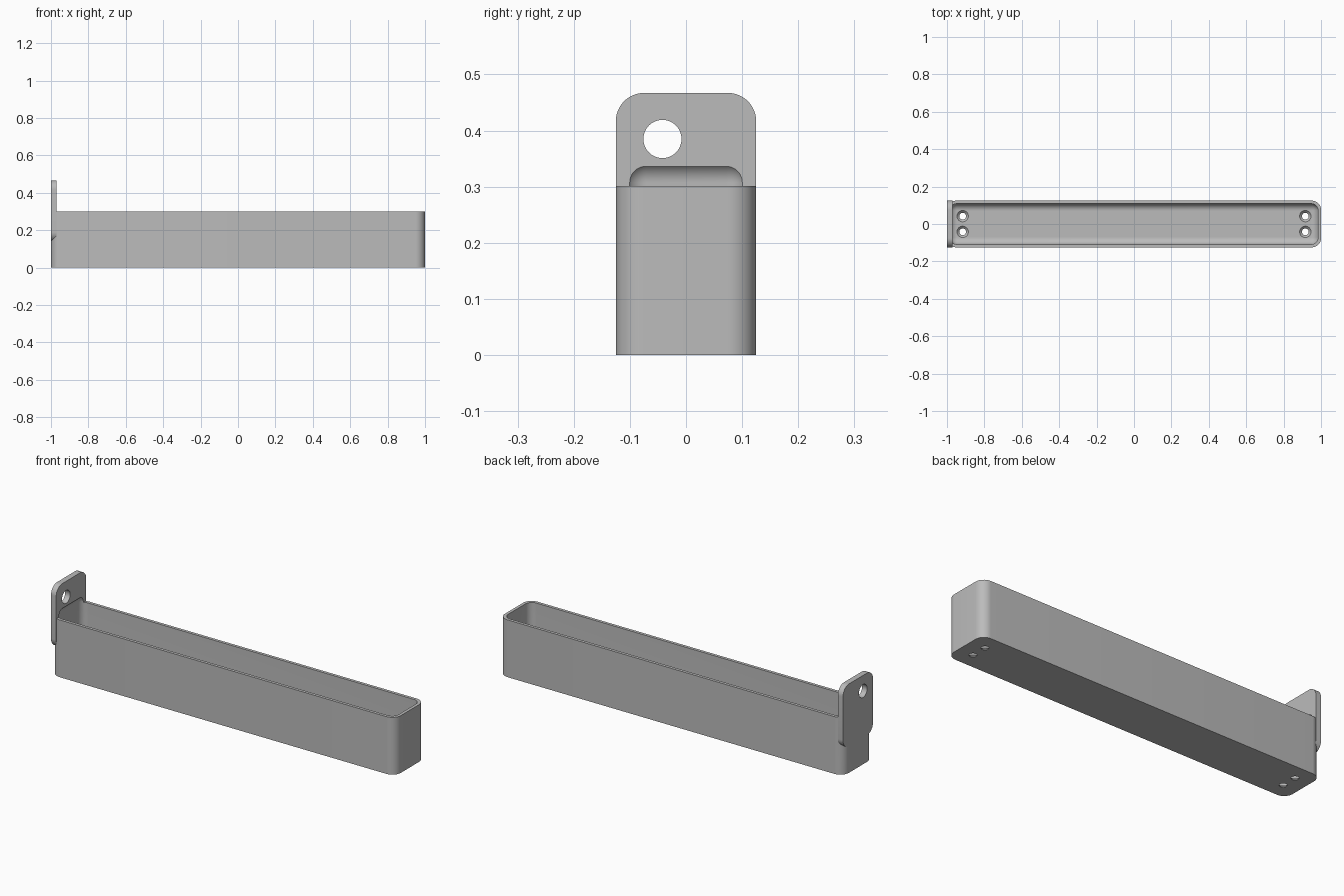
import bpy, bmesh
from mathutils import Matrix

old = bpy.data.objects.get("Cube")
if old:
    bpy.data.objects.remove(old, do_unlink=True)

grey = bpy.data.materials.new("plain grey")
grey.use_nodes = True
colour = (0.5, 0.5, 0.5, 1)
grey.diffuse_color = colour
grey.node_tree.nodes["Principled BSDF"].inputs["Base Color"].default_value = colour


def finish(name, bm):
    bmesh.ops.recalc_face_normals(bm, faces=bm.faces)
    mesh = bpy.data.meshes.new(name)
    bm.to_mesh(mesh)
    bm.free()
    mesh.materials.append(grey)
    obj = bpy.data.objects.new(name, mesh)
    bpy.context.collection.objects.link(obj)
    return obj


def rounded_box(name, low, high, radius, axis=None, segments=12):
    """Box between two corners; rounds edges along one axis, or every edge."""
    bm = bmesh.new()
    bmesh.ops.create_cube(bm, size=1)
    for v in bm.verts:
        v.co = [high[i] if v.co[i] > 0 else low[i] for i in range(3)]

    def chosen(e):
        d = (e.verts[0].co - e.verts[1].co).normalized()
        return axis is None or abs(d[axis]) > 0.9

    bmesh.ops.bevel(bm, geom=[e for e in bm.edges if chosen(e)], offset=radius,
                    segments=segments, profile=0.5, affect='EDGES')
    return finish(name, bm)


def cone(name, r1, r2, depth, centre, turn=None):
    bm = bmesh.new()
    bmesh.ops.create_cone(bm, cap_ends=True, segments=40, radius1=r1, radius2=r2,
                          depth=depth,
                          matrix=Matrix.Translation(centre) @ (turn or Matrix()))
    return finish(name, bm)


def combine(target, tool, operation):
    mod = target.modifiers.new(operation, 'BOOLEAN')
    mod.operation = operation
    mod.solver = 'EXACT'
    mod.object = tool
    bpy.context.view_layer.objects.active = target
    bpy.ops.object.modifier_apply(modifier=mod.name)
    bpy.data.objects.remove(tool, do_unlink=True)


HALF_WIDTH, WALL, RIM, CORNER = 0.125, 0.016, 0.301, 0.05

# Long tray body with rounded upright corners
tray = rounded_box("tray_with_hanging_tab", (-1, -HALF_WIDTH, 0),
                   (1, HALF_WIDTH, RIM), CORNER, axis=2)

# Hanging tab on one end
tab = rounded_box("tab", (-1, -HALF_WIDTH, 0.14), (-0.97, HALF_WIDTH, 0.467),
                  CORNER, axis=0)
combine(tray, tab, 'UNION')

# Hollow with filleted floor, which also scoops into the tab above the rim
inner = HALF_WIDTH - WALL
hollow = rounded_box("hollow", (WALL - 1, -inner, WALL), (1 - WALL, inner, 0.345),
                     0.038)
combine(tray, hollow, 'DIFFERENCE')

# Hanging hole through the tab
hole = cone("tab_hole", 0.034, 0.034, 0.2, (-1, -0.042, 0.385),
            Matrix.Rotation(1.5708, 4, 'Y'))
combine(tray, hole, 'DIFFERENCE')

# Countersunk screw holes in the floor
for x in (-0.916, 0.916):
    for y in (-0.042, 0.042):
        combine(tray, cone("shaft", 0.018, 0.018, 0.1, (x, y, 0)), 'DIFFERENCE')
        combine(tray, cone("sink", 0.017, 0.033, 0.016, (x, y, 0.0105)), 'DIFFERENCE')

bpy.ops.object.select_all(action='DESELECT')
tray.select_set(True)
bpy.context.view_layer.objects.active = tray
bpy.ops.object.shade_smooth_by_angle(angle=0.5)
